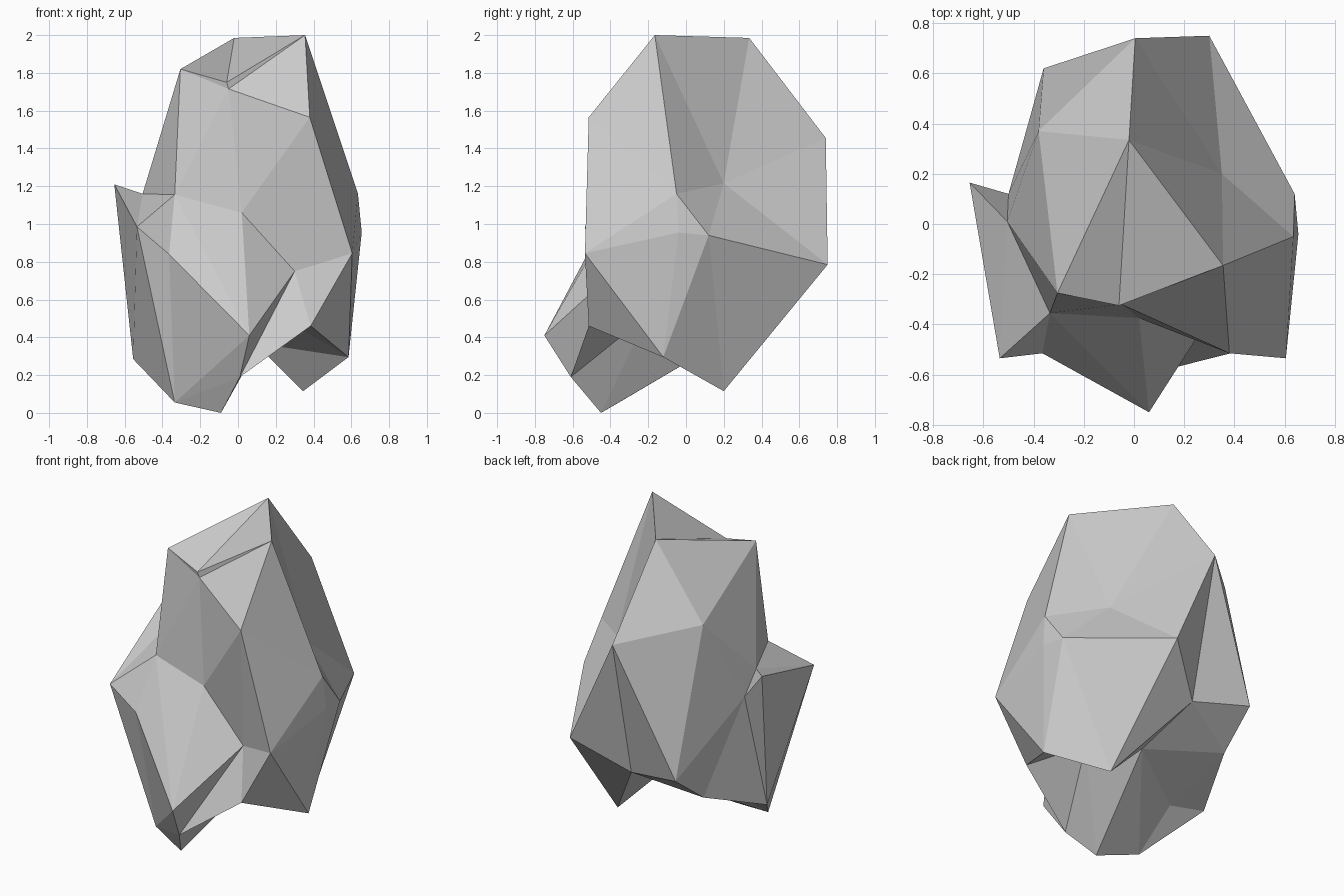
import bpy
import bmesh

if "Cube" in bpy.data.objects:
    bpy.data.objects.remove(bpy.data.objects["Cube"])

# corner points of the boulder, grouped by region
crown = dict(A=(.355, -.165, 2), B=(-.02, .335, 1.985), C=(-.305, -.275, 1.82),
             D=(-.06, -.325, 1.75), E=(-.05, -.32, 1.715))
right = dict(F=(.38, -.515, 1.565), G=(.635, -.05, 1.16), h=(.655, -.04, .955),
             H=(.64, .12, .94), a=(.35, .2, 1.215), I=(.605, -.535, .845),
             S=(.585, -.12, .295), T=(.345, .2, .115), R=(.385, -.515, .46))
back = dict(b=(.005, .74, 1.455), c=(.3, .75, .785), d=(-.38, .37, 1.545),
            e=(-.36, .62, .63), f=(.01, .54, .56), g=(-.38, .365, .435))
left = dict(M=(-.505, .01, 1.16), m=(-.5, .12, 1.02), N=(-.655, .165, 1.21),
            O=(-.535, -.535, .985), X=(-.555, -.03, .285),
            L=(-.335, -.355, 1.155), P=(-.365, -.515, .84))
front = dict(K=(.02, -.375, 1.06), J=(.3, -.375, .75), Q=(.06, -.75, .41),
             Y=(.01, -.61, .19))
underside = dict(V=(-.09, -.45, 0), W=(-.335, -.355, .055), k=(-.34, -.08, .265),
                 p=(.09, .18, .37), Z=(.2, -.2, .52))

bm = bmesh.new()
v = {n: bm.verts.new(co)
     for region in (crown, right, back, left, front, underside)
     for n, co in region.items()}


def fan(centre, ring):
    """Facets around one corner, following a ring of neighbours."""
    for p, q in zip(ring, ring[1:]):
        bm.faces.new((v[centre], v[p], v[q]))


# crown and its small ledge
fan("D", "ABCEA")
fan("E", "CLKFA")
# right side
fan("a", "ABbcHGA")
fan("G", "AFIhH")
fan("S", "IhHTpZRI")
fan("H", "Tc")
# front hollow
fan("J", "FKQYRIF")
fan("L", "CMOPQK")
# left spur
fan("N", "MOXmM")
# back
fan("d", "CBbemMC")
fan("f", "bcTpgeb")
# underside
fan("g", "pkXme")
fan("W", "OPQYVpkXO")
fan("V", "pZY")
fan("R", "YZ")

bmesh.ops.recalc_face_normals(bm, faces=bm.faces)
mesh = bpy.data.meshes.new("boulder")
bm.to_mesh(mesh)
bm.free()
bpy.context.collection.objects.link(bpy.data.objects.new("boulder", mesh))
